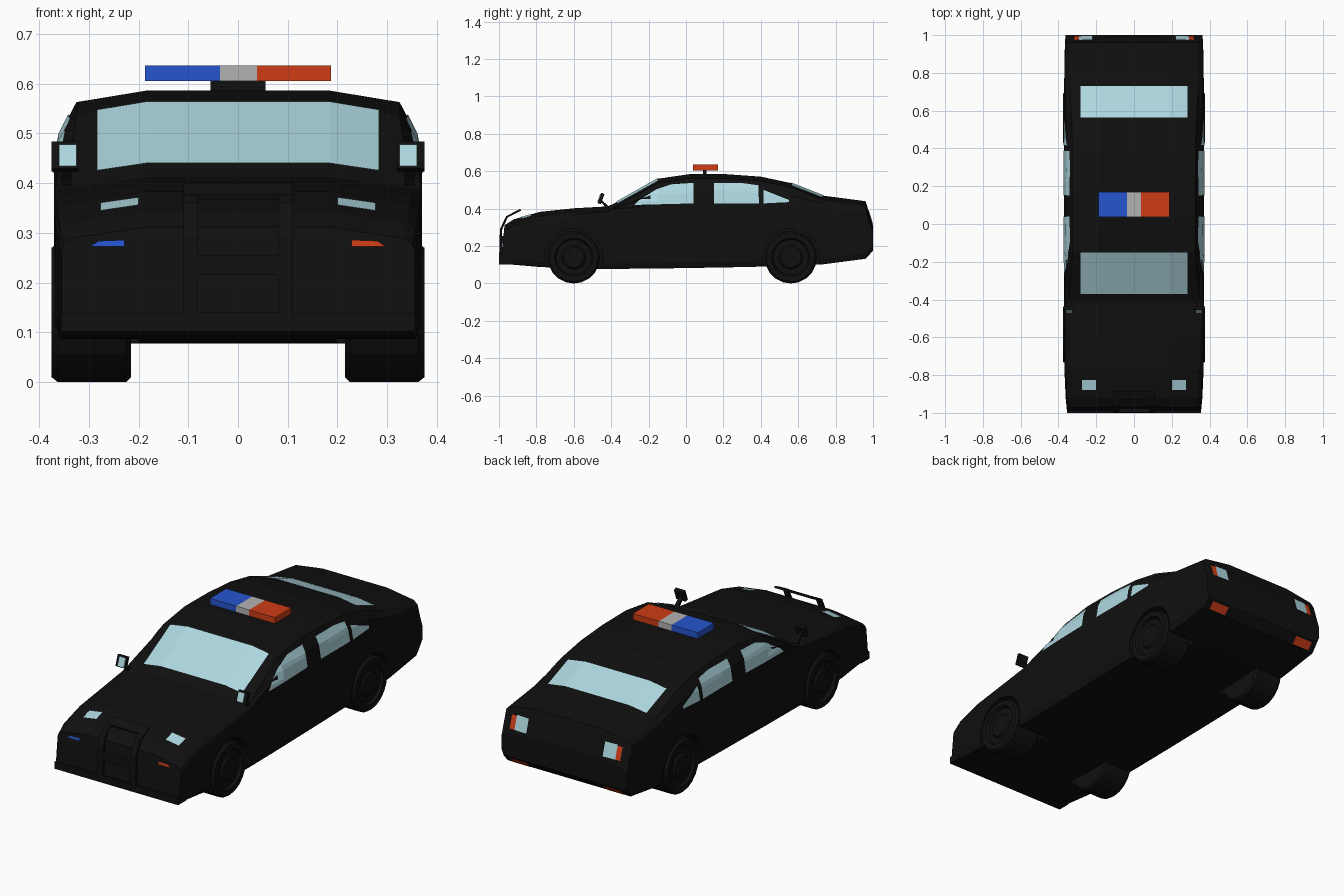
import bpy, bmesh, math
from mathutils import Vector, Matrix
from mathutils.bvhtree import BVHTree

if "Cube" in bpy.data.objects:
    bpy.data.objects.remove(bpy.data.objects["Cube"])


def material(name, r, g, b):
    m = bpy.data.materials.new(name)
    m.diffuse_color = (r, g, b, 1)
    m.use_nodes = True
    m.node_tree.nodes["Principled BSDF"].inputs["Base Color"].default_value = m.diffuse_color
    return m


BLACK = material("black_paint", .005, .005, .005)
GLASS = material("pale_glass", .42, .68, .74)
BLUE = material("blue_lens", .02, .09, .62)
RED = material("red_lens", .62, .045, .008)
GREY = material("grey_lens", .45, .45, .45)


def finish(name, bm, mat, fix=True):
    if fix:
        bmesh.ops.recalc_face_normals(bm, faces=bm.faces[:])
    me = bpy.data.meshes.new(name)
    bm.to_mesh(me)
    bm.free()
    me.materials.append(mat)
    ob = bpy.data.objects.new(name, me)
    bpy.context.collection.objects.link(ob)
    return ob


def loft(rings):
    """Skin closed rings of points and cap both ends."""
    bm = bmesh.new()
    vs = [[bm.verts.new(p) for p in r] for r in rings]
    n = len(vs[0])
    for a, b in zip(vs, vs[1:]):
        for i in range(n):
            j = (i + 1) % n
            bm.faces.new((a[i], a[j], b[j], b[i]))
    bm.faces.new(vs[0])
    bm.faces.new(vs[-1])
    bmesh.ops.recalc_face_normals(bm, faces=bm.faces[:])
    return bm


def prism(name, yz, x0, x1, mat=BLACK):
    return finish(name, loft([[(x, y, z) for y, z in yz] for x in (x0, x1)]), mat)


def box(name, lo, hi, mat=BLACK, tilt=0):
    lo, hi = Vector(lo), Vector(hi)
    bm = bmesh.new()
    bmesh.ops.create_cube(bm, size=1, matrix=Matrix.Translation((lo + hi) / 2)
                          @ Matrix.Rotation(tilt, 4, 'X')
                          @ Matrix.Diagonal((*(hi - lo), 1)))
    return finish(name, bm, mat)


def lathe(profile, y, z, side, n):
    """Turn an (x, radius) profile about a wheel axle."""
    return loft([[(side * x, y + r * math.cos(a * math.tau / n), z + r * math.sin(a * math.tau / n))
                  for a in range(n)] for x, r in profile])


# body stations: y, half width, bottom, waist, top, shoulder x, roof edge x
STATIONS = [
    (-.970, .355, .105, .265, .312, .350, .335),
    (-.920, .362, .100, .290, .343, .357, .340),
    (-.780, .368, .088, .320, .383, .363, .345),
    (-.600, .370, .080, .345, .402, .366, .347),
    (-.420, .370, .078, .385, .412, .367, .347),
    (-.390, .370, .078, .395, .425, .366, .343),
    (-.150, .370, .080, .420, .560, .358, .325),
    (.030, .370, .083, .420, .586, .357, .325),
    (.220, .370, .086, .420, .584, .357, .325),
    (.400, .370, .090, .420, .571, .357, .325),
    (.560, .370, .095, .415, .537, .359, .330),
    (.730, .370, .102, .400, .470, .363, .340),
    (.960, .366, .132, .375, .440, .361, .340),
    (1.00, .362, .175, .270, .310, .358, .340),
]


def section(y, w, zb, zw, zt, ws, we):
    ze = zt - .023
    half = [(w - .012, zb), (w, zb + .03), (w, zw), (ws, zw + .56 * (ze - zw)), (we, ze), (.185, zt)]
    lean = .022 if y < -.95 else 0
    return [(x, y - lean * (zt - z) / (zt - zb), z)
            for x, z in half + [(-x, z) for x, z in reversed(half)]]


bm = loft([section(*s) for s in STATIONS])
bmesh.ops.triangulate(bm, faces=bm.faces[:])
skin = BVHTree.FromBMesh(bm)
body = finish("car_body", bm, BLACK)

# wheels and the wells cut for them
WHEEL = [(.215, .13), (.225, .14), (.362, .14), (.375, .13), (.375, .103), (.36, .095),
         (.36, .065), (.37, .055), (.37, .02)]
for end, y in (("front", -.6), ("rear", .56)):
    for tag, s in (("right", 1), ("left", -1)):
        finish(f"{end}_{tag}_wheel", lathe(WHEEL, y, .14, s, 20), BLACK)
        well = finish(f"{end}_{tag}_well_cutter", lathe([(.2, .155), (.45, .155)], y, .14, s, 20), BLACK)
        well.hide_render = True
        well.hide_set(True)
        mod = body.modifiers.new("wheel_well", 'BOOLEAN')
        mod.operation, mod.object, mod.solver = 'DIFFERENCE', well, 'EXACT'

# panels laid on the body: 2D outline -> ray start, ray direction
VIEWS = {
    'right': (lambda a, b: (1, a, b), (-1, 0, 0)),
    'left': (lambda a, b: (-1, a, b), (1, 0, 0)),
    'top': (lambda a, b: (a, b, 2), (0, 0, -1)),
    'under': (lambda a, b: (a, b, -1), (0, 0, 1)),
    'front': (lambda a, b: (a, -2, b), (0, 1, 0)),
    'rear': (lambda a, b: (a, 2, b), (0, -1, 0)),
}


def panel(name, outline, view, mat, lift=.004):
    place, d = VIEWS[view]
    d = Vector(d)
    bm = bmesh.new()
    bm.faces.new([bm.verts.new(place(*p)) for p in outline])
    cuts = [((1, 0, 0), x) for x in (-.185, .185)] + [((0, 1, 0), s[0]) for s in STATIONS]
    if view in ('left', 'right'):
        cuts += [((0, 0, 1), .44 + .02 * i) for i in range(6)]
    for no, k in cuts:
        bmesh.ops.bisect_plane(bm, geom=bm.verts[:] + bm.edges[:] + bm.faces[:],
                               plane_co=Vector(no) * k, plane_no=no, dist=1e-5)
    for v in bm.verts:
        hit = skin.ray_cast(v.co, d)
        if hit[0]:
            v.co = hit[0] - d * lift
    bm.normal_update()
    bmesh.ops.reverse_faces(bm, faces=[f for f in bm.faces if f.normal.dot(d) > 0])
    return finish(name, bm, mat, fix=False)


def rect(a0, a1, b0, b1, s=1):
    return [(s * a0, b0), (s * a1, b0), (s * a1, b1), (s * a0, b1)]


panel("windshield", rect(-.283, .283, -.37, -.15), 'top', GLASS)
panel("rear_window", rect(-.283, .283, .565, .73), 'top', GLASS)
panel("rear_plate", rect(-.15, .15, .335, .375), 'rear', BLACK)

SIDE_GLASS = {
    "front": [(-.275, .42), (.04, .428), (.04, .538), (-.08, .53), (-.16, .503), (-.25, .445)],
    "rear": [(.15, .428), (.39, .428), (.387, .525), (.3, .537), (.15, .538)],
    "quarter": [(.415, .428), (.55, .435), (.55, .447), (.415, .5)],
}
for tag, s in (("right", 1), ("left", -1)):
    for part, outline in SIDE_GLASS.items():
        panel(f"{tag}_{part}_window", outline, tag, GLASS)
    # lamps
    panel(f"{tag}_headlight", rect(.2, .276, -.88, -.825, s), 'top', GLASS)
    panel(f"{tag}_indicator", [(s * x, z) for x, z in
                               ((.228, .273), (.297, .273), (.28, .284), (.228, .286))],
          'front', RED if s > 0 else BLUE)
    panel(f"{tag}_reversing_light", rect(.22, .29, .32, .39, s), 'rear', GLASS)
    panel(f"{tag}_tail_light", rect(.29, .318, .32, .385, s), 'rear', RED)
    panel(f"{tag}_rear_reflector", rect(.22, .32, .966, .996, s), 'under', RED)
    # mirror on a stalk, glass on the front
    xs = sorted((s * .32, s * .375))
    gs = sorted((s * .325, s * .36))
    box(f"{tag}_mirror", (xs[0], -.463, .425), (xs[1], -.445, .483), tilt=-.35)
    box(f"{tag}_mirror_glass", (gs[0], -.467, .433), (gs[1], -.463, .479), GLASS, tilt=-.35)
    prism(f"{tag}_mirror_stalk", [(-.455, .45), (-.455, .437), (-.42, .395), (-.405, .405)],
          s * .335, s * .355)
    # push bar upright following the nose
    prism(f"{tag}_push_bar_upright",
          [(-1, .11), (-.995, .29), (-.962, .36), (-.885, .399),
           (-.883, .389), (-.953, .353), (-.983, .288), (-.986, .11)], s * .08, s * .11)

# push bar rails and bumper lip
prism("push_bar_top_rail", [(-.93, .377), (-.885, .399), (-.883, .389), (-.927, .367)], -.11, .11)
for i, (z0, z1) in enumerate(((.215, .255), (.11, .14))):
    box(f"push_bar_rail_{i + 1}", (-.08, -.997, z0), (.08, -.975, z1))
box("bumper_lip", (-.356, -1, .102), (.356, -.93, .138))

# roof light bar
box("light_bar_base", (-.055, .09, .57), (.055, .11, .606))
for name, x0, x1, mat in (("blue", -.187, -.036, BLUE), ("grey", -.036, .038, GREY), ("red", .038, .187, RED)):
    box(f"light_bar_{name}", (x0, .037, .605), (x1, .17, .637), mat)
